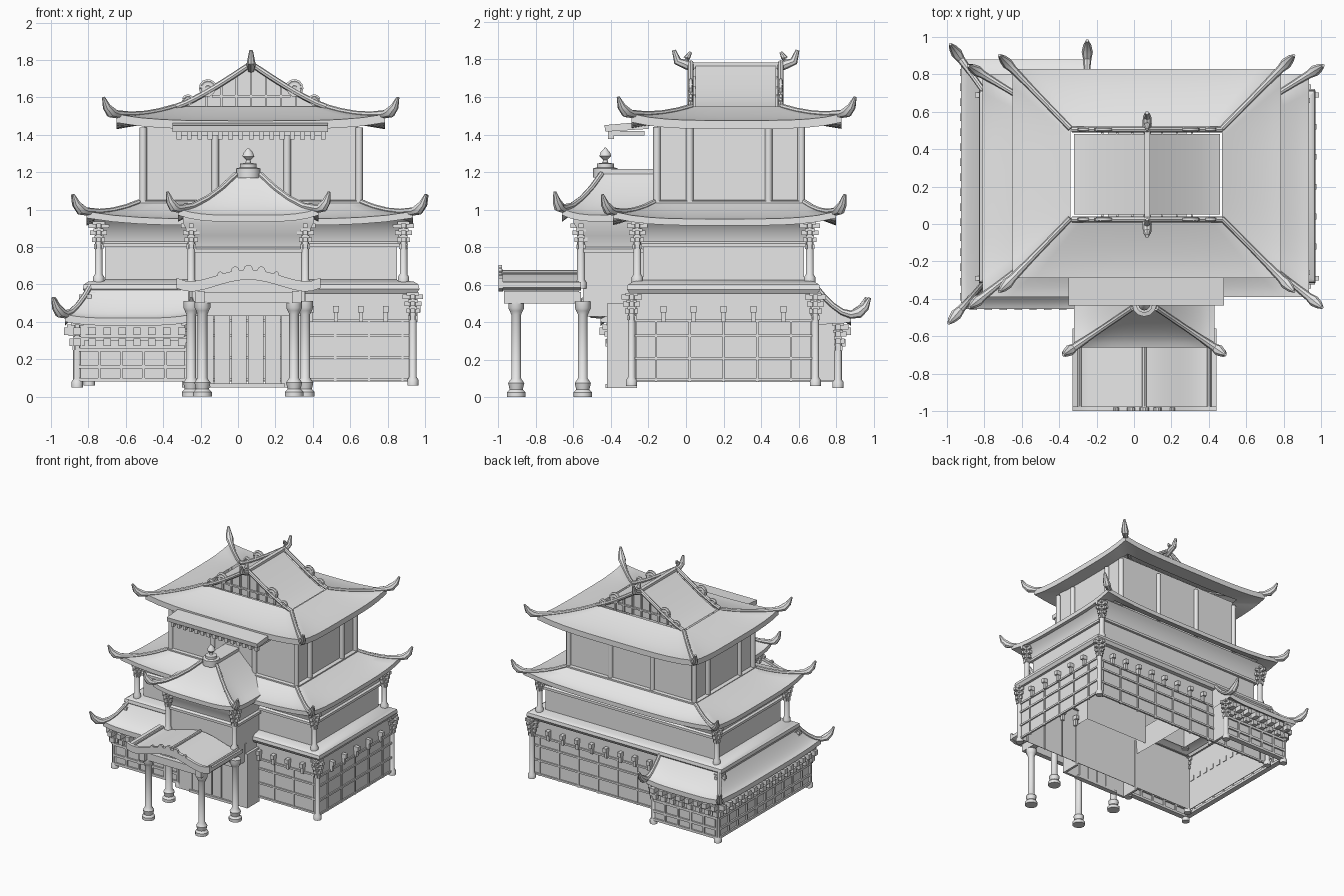
import bpy, bmesh, math
from mathutils import Vector

old = bpy.data.objects.get("Cube")
if old:
    bpy.data.objects.remove(old)

grey = bpy.data.materials.new("plain_grey")
grey.use_nodes = True
grey.diffuse_color = (0.8, 0.8, 0.8, 1)
grey.node_tree.nodes["Principled BSDF"].inputs["Base Color"].default_value = grey.diffuse_color

CX, CY = 0.07, 0.2      # centre of the main house
TX = 0.055              # centre line of the entrance tower


def finish(name, bm):
    bmesh.ops.recalc_face_normals(bm, faces=bm.faces)
    mesh = bpy.data.meshes.new(name)
    for face in bm.faces:
        face.smooth = True
    bm.to_mesh(mesh)
    bm.free()
    mesh.set_sharp_from_angle(angle=math.radians(35))
    mesh.materials.append(grey)
    ob = bpy.data.objects.new(name, mesh)
    bpy.context.collection.objects.link(ob)
    return ob


def loft(name, *ring_sets, caps=True):
    """Skin one or more stacks of closed rings into one object."""
    bm = bmesh.new()
    for rings in ring_sets:
        rows = [[bm.verts.new(p) for p in ring] for ring in rings]
        for a, b in zip(rows, rows[1:]):
            for i in range(len(a)):
                j = (i + 1) % len(a)
                bm.faces.new((a[i], a[j], b[j], b[i]))
        if caps:
            bm.faces.new(rows[0])
            bm.faces.new(rows[-1])
    return finish(name, bm)


def boxes(name, items):
    """Each item is x0, x1, y0, y1, z0, z1."""
    stacks = []
    for x0, x1, y0, y1, z0, z1 in items:
        stacks.append([[(x0, y0, z), (x1, y0, z), (x1, y1, z), (x0, y1, z)] for z in (z0, z1)])
    return loft(name, *stacks)


def block(x, y, z, w, d, h):
    return (x - w / 2, x + w / 2, y - d / 2, y + d / 2, z, z + h)


def walls(name, cx, cy, sections):
    """Rectangular walls; each section is half width, half depth, height."""
    rings = [[(cx + sx * w, cy + sy * d, z) for sx, sy in ((-1, -1), (1, -1), (1, 1), (-1, 1))]
             for w, d, z in sections]
    return loft(name, rings, caps=False)


def lathe(x, y, z, profile, sides=12):
    turn = [math.tau * i / sides for i in range(sides)]
    return [[(x + r * math.cos(a), y + r * math.sin(a), z + h) for a in turn] for r, h in profile]


def tube(points, radii, sides=8):
    pts = [Vector(p) for p in points]
    rings = []
    for i, p in enumerate(pts):
        t = (pts[min(i + 1, len(pts) - 1)] - pts[max(i - 1, 0)]).normalized()
        side = t.cross(Vector((0, 0, 1)))
        side = side.normalized() if side.length > 0.05 else Vector((1, 0, 0))
        up = side.cross(t)
        angles = [math.tau * k / sides for k in range(sides)]
        rings.append([p + radii[i] * (side * math.cos(a) + up * math.sin(a)) for a in angles])
    return rings


def hip_roof(name, eave, top, ze, zt, lift, thick, reach, front_only=False, n=12):
    """Sweeping hipped roof with lifted corners, soffit and horned hip ridges."""
    mid = (eave[2] + eave[3]) / 2

    def ring(t, drop=0, curl=1):
        x0, x1, y0, y1 = [e + (p - e) * t for e, p in zip(eave, top)]
        corners = [Vector(c) for c in ((x0, y0), (x1, y0), (x1, y1), (x0, y1))]
        out = []
        for i in range(4):
            for k in range(n):
                p = corners[i].lerp(corners[(i + 1) % 4], k / n)
                up = abs(2 * k / n - 1) ** 4 * lift * (1 - t) ** 1.5
                if front_only and p.y > mid:
                    up = 0
                out.append((p.x, p.y, ze + (zt - ze) * t ** 1.5 + up - drop))
        return out

    rows = [ring(0.5, thick), ring(0, thick)] + [ring(i / 8) for i in range(9)]
    loft(name, rows, caps=False)
    ridges = []
    for c in range(2 if front_only else 4):
        path = [Vector(ring(t)[c * n]) for t in (1, 0.75, 0.5, 0.25, 0)]
        out = (path[-1] - path[0]) * Vector((1, 1, 0))
        out.normalize()
        for far, up in ((0.4, 0.01), (0.75, 0.04), (1, 0.09)):
            path.append(path[4] + out * reach * far + Vector((0, 0, up)))
        ridges.append(tube(path, (0.015, 0.015, 0.015, 0.017, 0.022, 0.03, 0.022, 0.008)))
    loft(name + "_hip_ridges", *ridges)


def bracket_post(x, y, z0, z1):
    """Round post with foot and stacked crossing brackets."""
    h = z1 - z0
    post = lathe(x, y, z0, ((0.03, 0), (0.03, 0.03), (0.02, 0.045), (0.02, h - 0.02)))
    loft("post", post)
    tiers = []
    for k in range(4):
        w, z = 0.05 + 0.02 * k, z1 - 0.15 + 0.037 * k
        tiers += [block(x, y, z, w, 0.025, 0.025), block(x, y, z, 0.025, w, 0.025),
                  block(x, y, z + 0.02, w * 0.6, w * 0.6, 0.015)]
    boxes("post_brackets", tiers)


SIGNS = [(sx, sy) for sx in (-1, 1) for sy in (-1, 1)]

# Ground storey with rails, uprights and small wall brackets
GW, GD = 0.865, 0.465
walls("ground_walls", CX, CY, ((GW, GD, 0.08), (GW, GD, 0.57)))
for z in (0.085, 0.2, 0.32, 0.4):
    walls("ground_rail", CX, CY, ((GW, GD, z), (GW + 0.01, GD + 0.01, z),
                                  (GW + 0.01, GD + 0.01, z + 0.015), (GW, GD, z + 0.015)))
uprights, hooks = [], []
for side in (-1, 1):
    y = CY + side * GD
    for k in range(10):
        x = CX + (k - 4.5) * 0.18
        if side > 0 or x > 0.4:
            uprights.append(block(x, y, 0.08, 0.012, 0.016, 0.32))
    for k in range(8):
        x = 0.79 - k * 0.133
        if side > 0 or x > 0.38:
            hooks += [block(x, y, 0.4, 0.022, 0.05, 0.06), block(x, y, 0.45, 0.03, 0.08, 0.035)]
for k in range(5):
    uprights.append(block(CX + GW, CY + (k - 2) * 0.18, 0.08, 0.016, 0.012, 0.32))
    y = CY + (k - 2) * 0.16
    hooks += [block(CX + GW, y, 0.4, 0.05, 0.022, 0.06), block(CX + GW, y, 0.45, 0.08, 0.03, 0.035)]
boxes("wall_uprights", uprights)
boxes("wall_brackets", hooks)
for sx, sy in SIGNS:
    bracket_post(CX + sx * 0.865, CY + sy * 0.49, 0.06, 0.56)
walls("skirt_roof", CX, CY, ((0.85, 0.45, 0.55), (0.885, 0.5, 0.55), (0.9, 0.515, 0.575),
                             (0.895, 0.51, 0.6), (0.87, 0.485, 0.615), (0.78, 0.43, 0.625)))

# Middle storey with flared cornice
walls("middle_walls", CX, CY, ((0.78, 0.43, 0.6), (0.78, 0.43, 0.8), (0.8, 0.45, 0.8), (0.8, 0.45, 0.82),
                               (0.785, 0.435, 0.83), (0.795, 0.445, 0.88), (0.83, 0.48, 0.93), (0.85, 0.5, 0.95)))
for sx, sy in SIGNS:
    bracket_post(CX + sx * 0.815, CY + sy * 0.46, 0.61, 0.94)
hip_roof("middle_roof", (-0.81, 0.935, -0.39, 0.8), (-0.53, 0.66, -0.17, 0.63), 0.95, 1.04, 0.04, 0.035, 0.09)

# Upper storey
UY = 0.23
walls("upper_walls", CX, UY, ((0.57, 0.385, 1), (0.57, 0.385, 1.47)))
columns = []
shaft = ((0.02, 0), (0.02, 0.42))
for sy in (-1, 1):
    for k in range(4):
        columns.append(lathe(CX + (k - 1.5) * 0.385, UY + sy * 0.385, 1.02, shaft))
    for sx in (-1, 1):
        columns.append(lathe(CX + sx * 0.577, UY + sy * 0.21, 1.02, shaft))
loft("upper_columns", *columns)
walls("upper_sill", CX, UY, ((0.57, 0.385, 1.025), (0.6, 0.41, 1.025), (0.6, 0.41, 1.045), (0.57, 0.385, 1.05)))
hip_roof("upper_roof", (-0.65, 0.785, -0.29, 0.83), (-0.34, 0.47, 0.03, 0.51), 1.475, 1.55, 0.035, 0.045, 0.1)

# Gabled crown: concave prism, verge ridges, curls and lattice
GY = 0.265


def slope(u):
    return 1.545 + 0.23 * (1 - abs(u)) ** 1.2


us = [k / 8 for k in range(-8, 9)]
loft("gable_crown", [[(CX + 0.39 * u, y, slope(u)) for u in us] for y in (0.05, 0.48)])
verges, curls, lattice = [], [], []
for sy in (-1, 1):
    y = GY + sy * 0.24
    verges.append(tube([(CX + 0.4 * u, y, slope(u) + 0.005) for u in us], [0.016] * len(us)))
    for sx in (-1, 1):
        for u, r in ((0.235, 0.045), (0.34, 0.028)):
            cz = slope(u / 0.39) + r * 0.6
            spiral = [a * math.pi / 6 for a in range(18)]
            curls.append(tube([(CX + sx * (u - r * (1 - a / 12) * math.cos(a)), y,
                                cz + r * (1 - a / 12) * math.sin(a)) for a in spiral], [0.012] * 18, 6))
            verges.append(tube([(CX + sx * u, y + d, cz) for d in (-0.008, 0.008)], (r, r), 10))
    for k in range(-3, 4):
        top = slope(k * 0.08 / 0.39)
        lattice.append(block(CX + k * 0.08, GY + sy * 0.22, 1.55, 0.012, 0.02, top - 1.56))
    lattice.append(block(CX, GY + sy * 0.22, 1.6, 0.42, 0.02, 0.012))
loft("verge_ridges", *verges)
loft("verge_curls", *curls)
boxes("gable_lattice", lattice)
boxes("main_ridge", [block(CX, GY, 1.755, 0.03, 0.54, 0.03)])
horns = []
for sy in (-1, 1):
    horns.append(tube([(CX, GY + sy * d, z) for d, z in ((0.22, 1.75), (0.27, 1.775), (0.31, 1.79), (0.33, 1.85))],
                      (0.02, 0.025, 0.022, 0.01)))
    horns.append(tube([(CX, GY + sy * d, z) for d, z in ((0.25, 1.77), (0.26, 1.81), (0.24, 1.84))],
                      (0.02, 0.018, 0.008)))
loft("ridge_horns", *horns)

# Front awning under the upper eave
loft("front_awning", [[(x, -0.2, 1.43), (x, -0.43, 1.415), (x, -0.435, 1.45), (x, -0.2, 1.47)]
                      for x in (-0.35, 0.48)])
boxes("awning_fringe", [block(CX, -0.31, 1.395, 0.78, 0.18, 0.025)] +
      [block(CX + (k - 7) * 0.055, -0.4, 1.375, 0.025, 0.03, 0.045) for k in range(15)])

# Entrance tower
walls("tower_walls", TX, -0.35, ((0.3, 0.2, 0.43), (0.3, 0.2, 0.77), (0.32, 0.22, 0.77), (0.32, 0.22, 0.79),
                                 (0.305, 0.2, 0.8), (0.315, 0.21, 0.86), (0.35, 0.25, 0.93), (0.35, 0.25, 0.96)))
for sx in (-1, 1):
    bracket_post(TX + sx * 0.305, -0.56, 0.58, 0.94)
hip_roof("tower_roof", (-0.32, 0.43, -0.66, -0.1), (-0.01, 0.12, -0.45, -0.1), 0.97, 1.19, 0.035, 0.035, 0.07, True)
boxes("tower_ridge", [block(TX, -0.28, 1.17, 0.13, 0.32, 0.045)])
loft("tower_finial", lathe(TX, -0.43, 1.17, ((0.065, 0), (0.065, 0.05), (0.045, 0.055), (0.045, 0.075), (0.015, 0.08),
                                             (0.012, 0.095), (0.032, 0.115), (0.025, 0.135), (0.003, 0.16))))

# Recessed doorway
boxes("door_surround", [(-0.23, -0.13, -0.42, -0.4, 0.05, 0.58), (0.23, 0.36, -0.42, -0.4, 0.05, 0.58),
                        (-0.23, 0.36, -0.42, -0.4, 0.43, 0.58), (-0.25, -0.23, -0.42, -0.26, 0.05, 0.5),
                        (0.36, 0.38, -0.42, -0.26, 0.05, 0.5), (-0.15, 0.25, -0.43, -0.39, 0.05, 0.07)])
boxes("door_panels", [block(0.05 + (k - 1.5) * 0.09, -0.405, 0.06, 0.082, 0.02, 0.37) for k in range(4)])

# Porch: posts, beams and arched roof
turned = ((0.05, 0), (0.05, 0.025), (0.035, 0.04), (0.043, 0.075), (0.026, 0.1), (0.026, 0.44),
          (0.035, 0.46), (0.042, 0.475), (0.042, 0.51))
loft("porch_posts", *[lathe(TX + sx * w, y, 0, turned) for sx in (-1, 1) for w, y in ((0.245, -0.905), (0.305, -0.55))])
boxes("porch_beams", [block(TX + sx * 0.26, -0.77, 0.5, 0.05, 0.4, 0.065) for sx in (-1, 1)] +
      [block(TX, y, 0.5, 0.56, 0.04, 0.06) for y in (-0.92, -0.58)])


def arch(u):
    return 0.58 + 0.04 * (1 + math.cos(math.pi * u)) + 0.035 * abs(u) ** 6


def arch_slab(y0, y1, low, high):
    return [[(TX + 0.385 * u, y, arch(u) + low) for u in us] +
            [(TX + 0.385 * u, y, arch(u) + high) for u in reversed(us)] for y in (y0, y1)]


loft("porch_roof", arch_slab(-0.98, -0.56, -0.03, 0))
loft("porch_bargeboard", arch_slab(-1, -0.975, -0.035, 0.02))
loft("porch_ridges", *[tube([(TX + 0.385 * u, y, arch(u) + 0.005) for y in (-0.99, -0.57)], (0.012, 0.012))
                       for u in (-0.9, 0, 0.9)])
crest = [(0, 0.025), (-0.07, 0.022), (0.07, 0.022), (-0.15, 0.015), (0.15, 0.015)]
loft("porch_crest", *[tube([(TX + x, y, arch(x / 0.385) + 0.02) for y in (-1, -0.98)], (r, r), 10) for x, r in crest])

# Side annex wrapping the right flank
AX0, AX1, AY0, AY1 = -0.86, -0.27, -0.39, 0.81
boxes("annex_walls", [(AX0, AX1, y - 0.01, y + 0.01, 0.09, 0.42) for y in (AY0, AY1)] +
      [(AX0 - 0.01, AX0 + 0.01, AY0, AY1, 0.09, 0.42), (AX1 - 0.01, AX1 + 0.01, 0.6, AY1, 0.09, 0.42)])
frame = []
for y in (AY0, AY1):
    frame += [(AX0, AX1, y - 0.022, y + 0.022, z, z + 0.02) for z in (0.08, 0.15, 0.24, 0.3)]
    frame += [block(AX0 + k * 0.118, y, 0.08, 0.015, 0.044, 0.18) for k in range(6)]
    for row in range(2):
        frame += [block(AX0 + k * 0.08, y, 0.27 + row * 0.06, 0.04, 0.08 + row * 0.06, 0.04) for k in range(8)]
frame += [(AX0 - 0.022, AX0 + 0.022, AY0, AY1, z, z + 0.02) for z in (0.08, 0.15, 0.24, 0.3)]
frame += [block(AX0, AY0 + k * 0.12, 0.08, 0.044, 0.015, 0.18) for k in range(11)]
for row in range(2):
    frame += [block(AX0, AY0 + k * 0.08, 0.27 + row * 0.06, 0.08 + row * 0.06, 0.04, 0.04) for k in range(16)]
boxes("annex_frame", frame)
for x, y in ((AX0, AY0), (AX0, AY1), (AX1, AY0), (AX1, AY1)):
    bracket_post(x, y, 0.05, 0.4)
hip_roof("annex_roof", (-0.925, -0.25, -0.455, 0.88), (-0.79, -0.25, -0.3, 0.69), 0.42, 0.59, 0.02, 0.04, 0.1)
